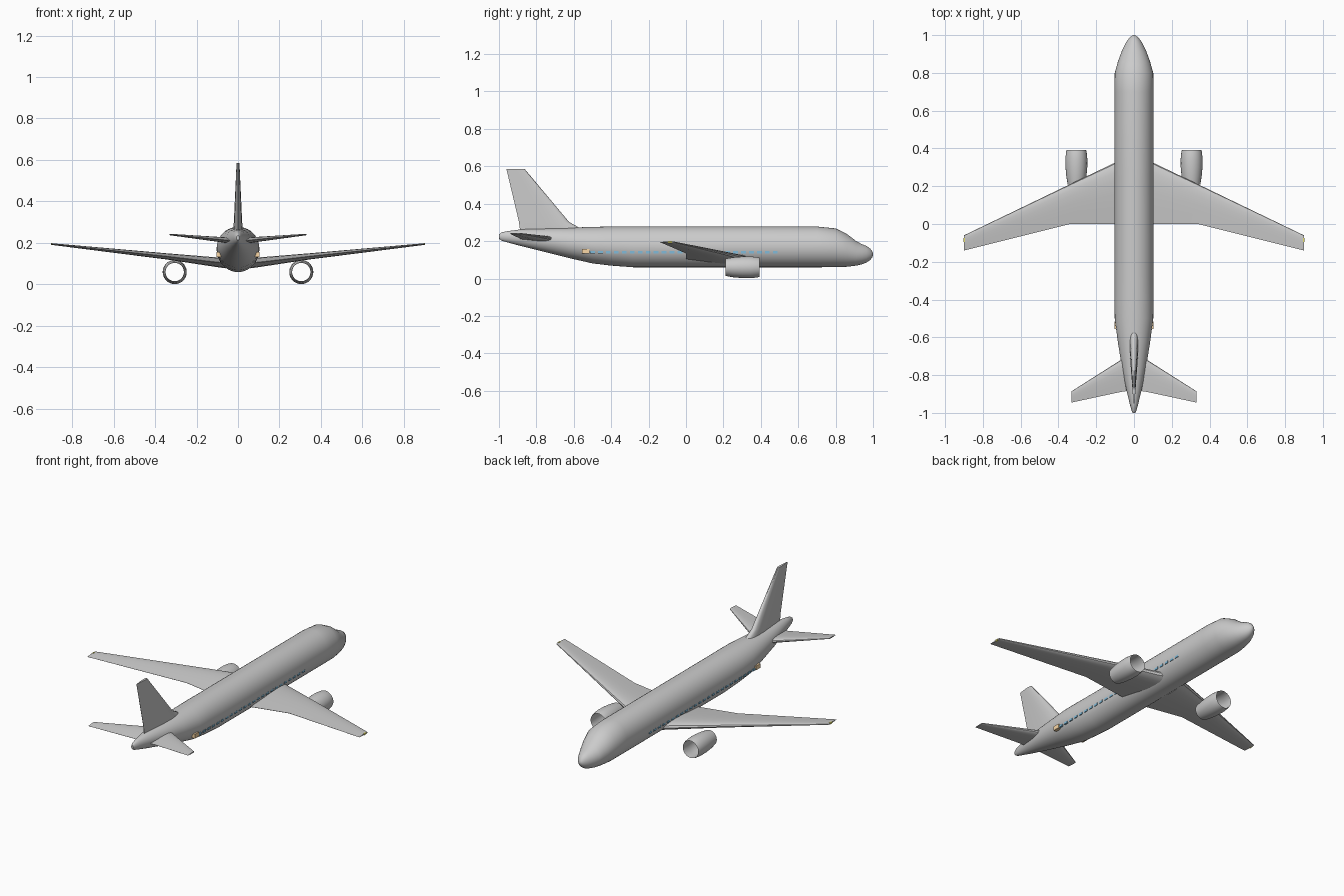
import bpy, bmesh, math
from mathutils import Vector

if "Cube" in bpy.data.objects:
    bpy.data.objects.remove(bpy.data.objects["Cube"])


def material(name, color):
    m = bpy.data.materials.new(name)
    m.diffuse_color = color
    m.use_nodes = True
    m.node_tree.nodes["Principled BSDF"].inputs["Base Color"].default_value = m.diffuse_color
    return m


def loft(name, rings, caps=True, loop=False):
    """Skin a list of equal-length closed rings of points."""
    bm = bmesh.new()
    rows = [[bm.verts.new(p) for p in r] for r in rings]
    pairs = list(zip(rows, rows[1:])) + ([(rows[-1], rows[0])] if loop else [])
    for a, b in pairs:
        for i in range(len(a)):
            j = (i + 1) % len(a)
            bm.faces.new((a[i], a[j], b[j], b[i]))
    if caps:
        bm.faces.new(rows[0])
        bm.faces.new(rows[-1])
    bmesh.ops.recalc_face_normals(bm, faces=bm.faces)
    me = bpy.data.meshes.new(name)
    bm.to_mesh(me)
    bm.free()
    ob = bpy.data.objects.new(name, me)
    bpy.context.collection.objects.link(ob)
    bpy.ops.object.select_all(action='DESELECT')
    ob.select_set(True)
    bpy.context.view_layer.objects.active = ob
    bpy.ops.object.shade_smooth_by_angle(angle=math.radians(35))
    return ob


def ring(y, cx, cz, rx, rz, n=40):
    return [(cx + rx * math.cos(2 * math.pi * i / n), y,
             cz + rz * math.sin(2 * math.pi * i / n)) for i in range(n)]


# Airfoil outline: chord fraction and half thickness fraction
HALF = [(0, 0), (.02, .24), (.07, .38), (.16, .48), (.3, .5), (.5, .42), (.75, .22), (1, .02)]
FOIL = HALF + [(c, -t) for c, t in HALF[:0:-1]]


def foil(lead, trail, normal, thick):
    lead, trail, normal = Vector(lead), Vector(trail), Vector(normal)
    return [lead.lerp(trail, c) + normal * t * thick for c, t in FOIL]


def block(bm, center, size):
    geo = bmesh.ops.create_cube(bm, size=1)["verts"]
    bmesh.ops.scale(bm, vec=size, verts=geo)
    bmesh.ops.translate(bm, vec=center, verts=geo)


def blocks(name, items, mat):
    bm = bmesh.new()
    for center, size in items:
        block(bm, center, size)
    me = bpy.data.meshes.new(name)
    bm.to_mesh(me)
    bm.free()
    me.materials.append(mat)
    ob = bpy.data.objects.new(name, me)
    bpy.context.collection.objects.link(ob)
    return ob


# Fuselage: y, bottom z, top z, half width
stations = [
    (-1.0, .213, .236, .007), (-.985, .202, .247, .014), (-.95, .192, .254, .023),
    (-.88, .173, .263, .040), (-.76, .143, .268, .064), (-.62, .108, .272, .086),
    (-.5, .081, .276, .102), (-.4, .069, .278, .103), (-.28, .060, .278, .103),
    (.2, .060, .278, .103), (.7, .060, .278, .103), (.8, .061, .268, .102),
    (.86, .063, .238, .085), (.91, .069, .200, .067), (.94, .076, .184, .053),
    (.965, .085, .174, .040), (.985, .099, .160, .025), (.997, .115, .143, .011),
    (1.0, .125, .134, .004)]
loft("fuselage", [ring(y, 0, (b + t) / 2, w, (t - b) / 2) for y, b, t, w in stations])

# Tail fin with a small forward fillet at the base
loft("tail_fin", [foil((0, ly, z), (0, ty, z), (1, 0, 0), th) for ly, ty, z, th in
                  [(-.54, -.885, .25, .046), (-.58, -.89, .277, .044), (-.625, -.893, .302, .04),
                   (-.862, -.96, .585, .014)]])

glass = material("window_blue", (.22, .5, .7, 1))
amber = material("amber", (.95, .68, .38, 1))
yellow = material("lamp_yellow", (.8, .75, .15, 1))

for s, side in ((1, "right"), (-1, "left")):
    # Main wing: x, leading y, trailing y, z, thickness
    loft("wing_" + side, [foil((s * x, ly, z), (s * x, ty, z), (0, 0, 1), th) for x, ly, ty, z, th in
                          [(.06, .345, 0, .103, .05), (.1, .325, 0, .107, .047),
                           (.34, .21, 0, .135, .03), (.9, -.06, -.14, .195, .008)]])
    # Tailplane
    loft("tailplane_" + side, [foil((s * x, ly, z), (s * x, ty, z), (0, 0, 1), th) for x, ly, ty, z, th in
                               [(.01, -.68, -.88, .208, .032), (.07, -.72, -.889, .215, .026),
                                (.33, -.885, -.945, .241, .007)]])
    # Hollow engine nacelle: y, radius
    loft("engine_" + side, [ring(y, s * .305, .06, r, r) for y, r in
                            [(.21, .046), (.25, .053), (.3, .0575), (.345, .058), (.38, .0545),
                             (.393, .051), (.38, .050), (.345, .053), (.3, .053), (.25, .049),
                             (.21, .044)]], caps=False, loop=True)
    # Window row, rear light and wing tip lamp
    blocks("windows_" + side, [((s * .094, -.5 + i * .0425, .14), (.014, .025, .012))
                               for i in range(24)], glass)
    blocks("rear_light_" + side, [((s * .093, -.535, .145), (.02, .04, .025))], amber)
    blocks("wing_tip_lamp_" + side, [((s * .898, -.085, .195), (.008, .02, .009))], yellow)
